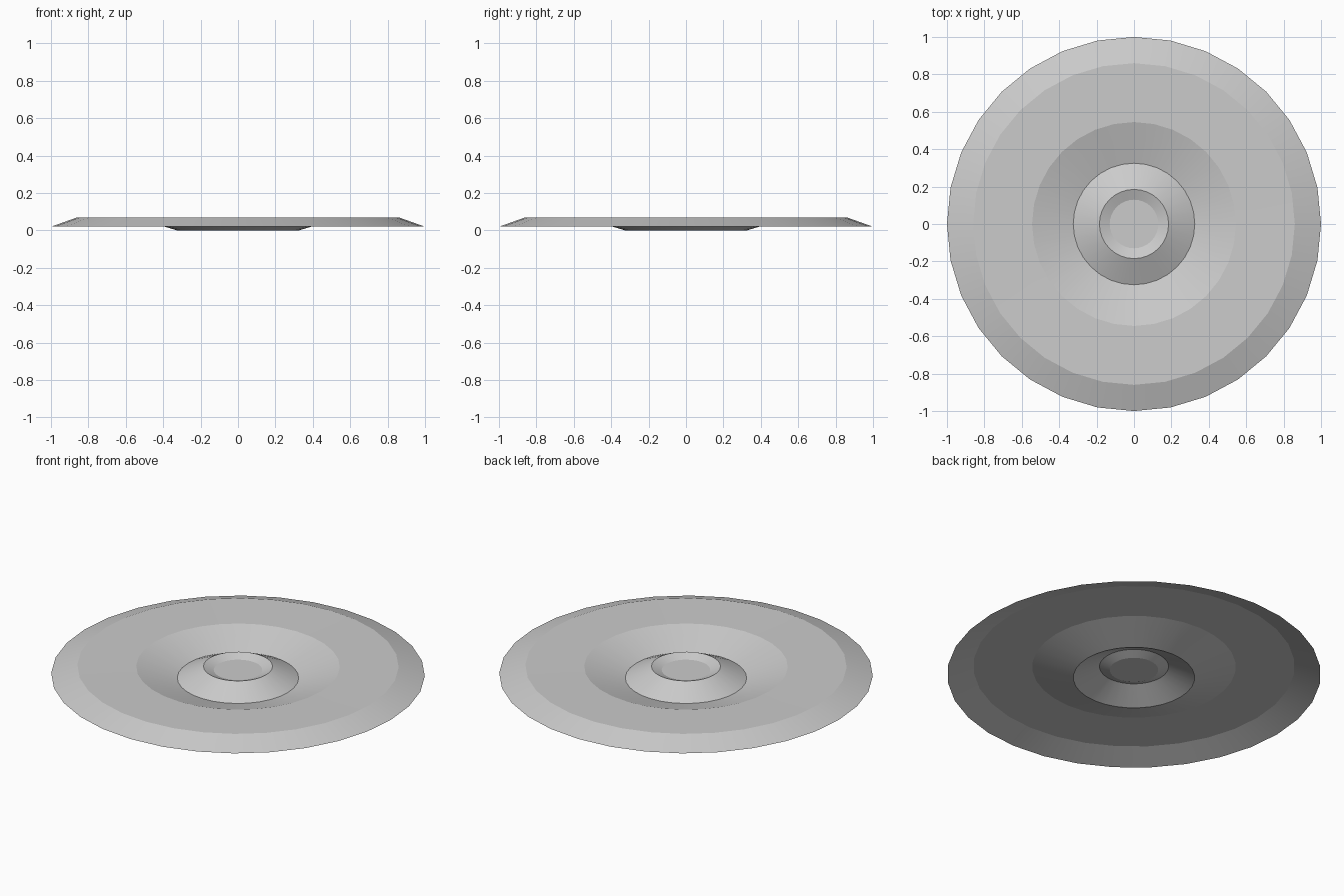
import bpy, bmesh, math

cube = bpy.data.objects.get("Cube")
if cube:
    bpy.data.objects.remove(cube, do_unlink=True)

SIDES = 32

# Pressed sheet outline as (radius, height), from the rim inwards
PROFILE = [(1.0, 0.02), (0.86, 0.07), (0.545, 0.067),
           (0.325, 0.0), (0.185, 0.068), (0.13, 0.047)]


def make_material(name, color):
    mat = bpy.data.materials.new(name)
    mat.use_nodes = True
    mat.diffuse_color = color
    mat.node_tree.nodes["Principled BSDF"].inputs["Base Color"].default_value = color
    return mat


def lathe_sheet(name, profile, mat):
    """Spin a profile into rings, bridge them and close the centre."""
    bm = bmesh.new()
    rings = []
    for radius, height in profile:
        angles = [2 * math.pi * i / SIDES for i in range(SIDES)]
        rings.append([bm.verts.new((radius * math.cos(a), radius * math.sin(a), height))
                      for a in angles])
    for outer, inner in zip(rings, rings[1:]):
        for i in range(SIDES):
            j = (i + 1) % SIDES
            bm.faces.new((outer[i], outer[j], inner[j], inner[i]))
    bm.faces.new(rings[-1])
    mesh = bpy.data.meshes.new(name)
    bm.to_mesh(mesh)
    bm.free()
    mesh.materials.append(mat)
    obj = bpy.data.objects.new(name, mesh)
    bpy.context.collection.objects.link(obj)
    return obj


# Single thin dished disc, smooth around and crisp between the rings
grey = make_material("light grey", (0.6, 0.6, 0.6, 1.0))
disc = lathe_sheet("dished_disc", PROFILE, grey)
bpy.context.view_layer.objects.active = disc
disc.select_set(True)
bpy.ops.object.shade_smooth_by_angle(angle=math.radians(14))
